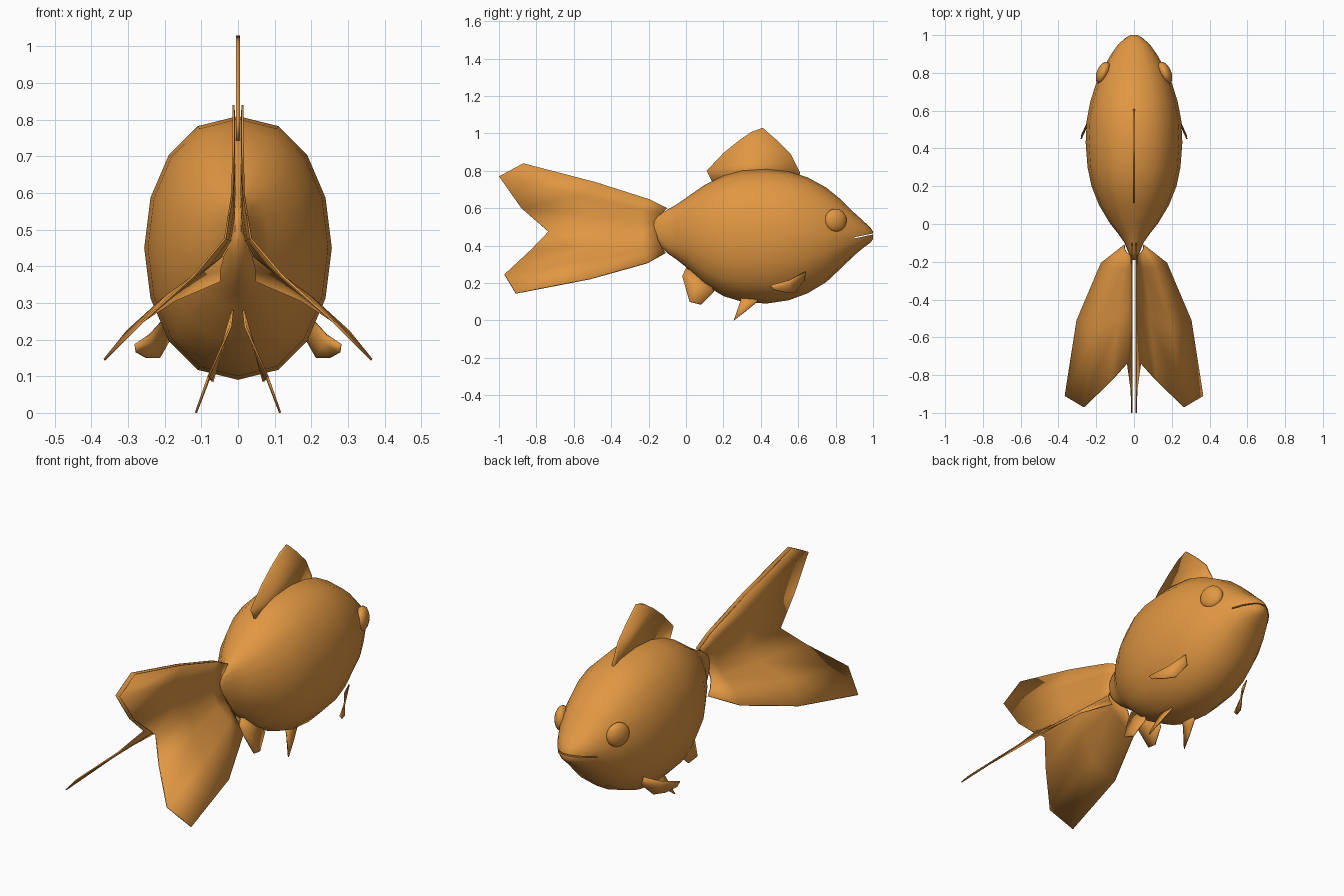
import bpy, bmesh, math
from mathutils import Vector

cube = bpy.data.objects.get("Cube")
if cube:
    bpy.data.objects.remove(cube)

orange = bpy.data.materials.new("fish_orange")
orange.use_nodes = True
colour = (0.75, 0.31, 0.055, 1)
orange.diffuse_color = colour
for node in orange.node_tree.nodes:
    if node.type == 'BSDF_PRINCIPLED':
        node.inputs["Base Color"].default_value = colour


def activate(obj):
    bpy.ops.object.select_all(action='DESELECT')
    obj.select_set(True)
    bpy.context.view_layer.objects.active = obj


def make(name, verts, faces, angle=50):
    """Create a smooth mesh object with outward normals."""
    mesh = bpy.data.meshes.new(name)
    mesh.from_pydata(verts, [], faces)
    bm = bmesh.new()
    bm.from_mesh(mesh)
    bmesh.ops.recalc_face_normals(bm, faces=bm.faces)
    bm.to_mesh(mesh)
    bm.free()
    obj = bpy.data.objects.new(name, mesh)
    bpy.context.collection.objects.link(obj)
    mesh.materials.append(orange)
    activate(obj)
    bpy.ops.object.shade_smooth_by_angle(angle=math.radians(angle))
    return obj


def thicken(obj, amount):
    mod = obj.modifiers.new("thickness", 'SOLIDIFY')
    mod.thickness = amount
    mod.offset = 0


def mirror(obj):
    obj.modifiers.new("other_side", 'MIRROR').use_axis[0] = True


def grid_faces(rows, cols, wrap):
    faces = []
    for r in range(rows - 1):
        for c in range(cols if wrap else cols - 1):
            d = (c + 1) % cols
            faces.append((r * cols + c, r * cols + d,
                          (r + 1) * cols + d, (r + 1) * cols + c))
    return faces


# Body: oval rings lofted from tail to snout (y, top, bottom, half width)
stations = [
    (-.19, .53, .47, .008), (-.15, .565, .41, .03), (-.1, .592, .36, .05),
    (-.05, .62, .325, .085), (0, .655, .285, .125), (.1, .725, .19, .185),
    (.2, .775, .13, .225), (.3, .802, .1, .246), (.43, .81, .09, .256),
    (.55, .797, .108, .25), (.65, .765, .145, .231), (.75, .71, .205, .199),
    (.83, .645, .28, .161), (.9, .575, .348, .12), (.95, .53, .39, .085),
    (.985, .497, .415, .045), (1, .475, .435, .018)]
SIDES = 16
verts = []
for y, top, bottom, width in stations:
    for i in range(SIDES):
        a = math.tau * i / SIDES
        s = math.sin(a)
        x = math.copysign(abs(s) ** .88, s) * width
        verts.append((x, y, (top + bottom) / 2 + math.cos(a) * (top - bottom) / 2))
faces = grid_faces(len(stations), SIDES, True)
faces.append(tuple(range(SIDES)))
faces.append(tuple(range(len(verts) - SIDES, len(verts))))
body = make("body", verts, faces, 60)

# Mouth: a thin slit sliced into the snout
bpy.ops.mesh.primitive_cube_add(size=1, location=(0, .98, .458), rotation=(.2, 0, 0))
cutter = bpy.context.object
cutter.scale = (.4, .16, .006)
cutter.hide_render = True
cut = body.modifiers.new("mouth", 'BOOLEAN')
cut.operation = 'DIFFERENCE'
cut.object = cutter
activate(body)
bpy.ops.object.modifier_apply(modifier="mouth")
bpy.data.objects.remove(cutter)

# Eyes: flattened domes on the sides of the head
for side, name in ((1, "left_eye"), (-1, "right_eye")):
    bpy.ops.mesh.primitive_uv_sphere_add(segments=24, ring_count=12, radius=.062,
                                         location=(side * .163, .8, .535))
    eye = bpy.context.object
    eye.name = name
    eye.scale = (.55, 1, 1)
    eye.rotation_euler.z = side * .4
    eye.data.materials.append(orange)
    bpy.ops.object.shade_smooth()

# Dorsal fin
outline = [(.14, .74), (.11, .8), (.2, .895), (.28, .96), (.35, 1.008), (.41, 1.03),
           (.49, .96), (.56, .89), (.61, .79), (.6, .74)]
dorsal = make("dorsal_fin", [(0, y, z) for y, z in outline], [tuple(range(len(outline)))])
thicken(dorsal, .01)

# Paired lower fins, drawn on the left and mirrored
paired = {
    "pectoral_fins": [(.2, .64, .26), (.24, .55, .215), (.28, .45, .187), (.277, .47, .165),
                      (.25, .53, .15), (.215, .58, .15), (.18, .63, .21)],
    "pelvic_fins": [(.06, .3, .14), (.06, .39, .13), (.078, .38, .1), (.097, .32, .05),
                    (.115, .255, 0), (.08, .29, .1)],
    "anal_fins": [(.015, 0, .28), (.02, -.02, .235), (.08, .02, .1), (.07, .08, .085),
                  (.05, .15, .155), (.03, .12, .22)]}
for name, points in paired.items():
    n = len(points)
    centre = sum((Vector(p) for p in points), Vector()) / n
    fin = make(name, [Vector(p) for p in points] + [centre],
               [(i, (i + 1) % n, n) for i in range(n)])
    thicken(fin, .006)
    mirror(fin)

# Twin tail: rays (root, tip, bulge) from the upright lobe to the flared lobe
rays = [((.01, -.1, .6), (.012, -.87, .84), (0, 0, .02)),
        ((.01, -.13, .57), (.012, -1, .77), (0, 0, 0)),
        ((.012, -.15, .52), (.015, -.88, .6), (0, 0, 0)),
        ((.02, -.16, .47), (.035, -.735, .475), (0, 0, 0)),
        ((.04, -.15, .43), (.12, -.83, .375), (0, 0, 0)),
        ((.05, -.13, .39), (.265, -.97, .245), (.04, 0, 0)),
        ((.05, -.11, .36), (.365, -.91, .145), (.095, 0, -.03))]
steps = ((0, 0), (.12, .9), (.5, 1), (1, 0))
verts = []
for root, tip, bulge in rays:
    for t, swell in steps:
        verts.append(Vector(root).lerp(Vector(tip), t) + Vector(bulge) * swell)
tail = make("twin_tail", verts, grid_faces(len(rays), len(steps), False))
thicken(tail, .006)
mirror(tail)
